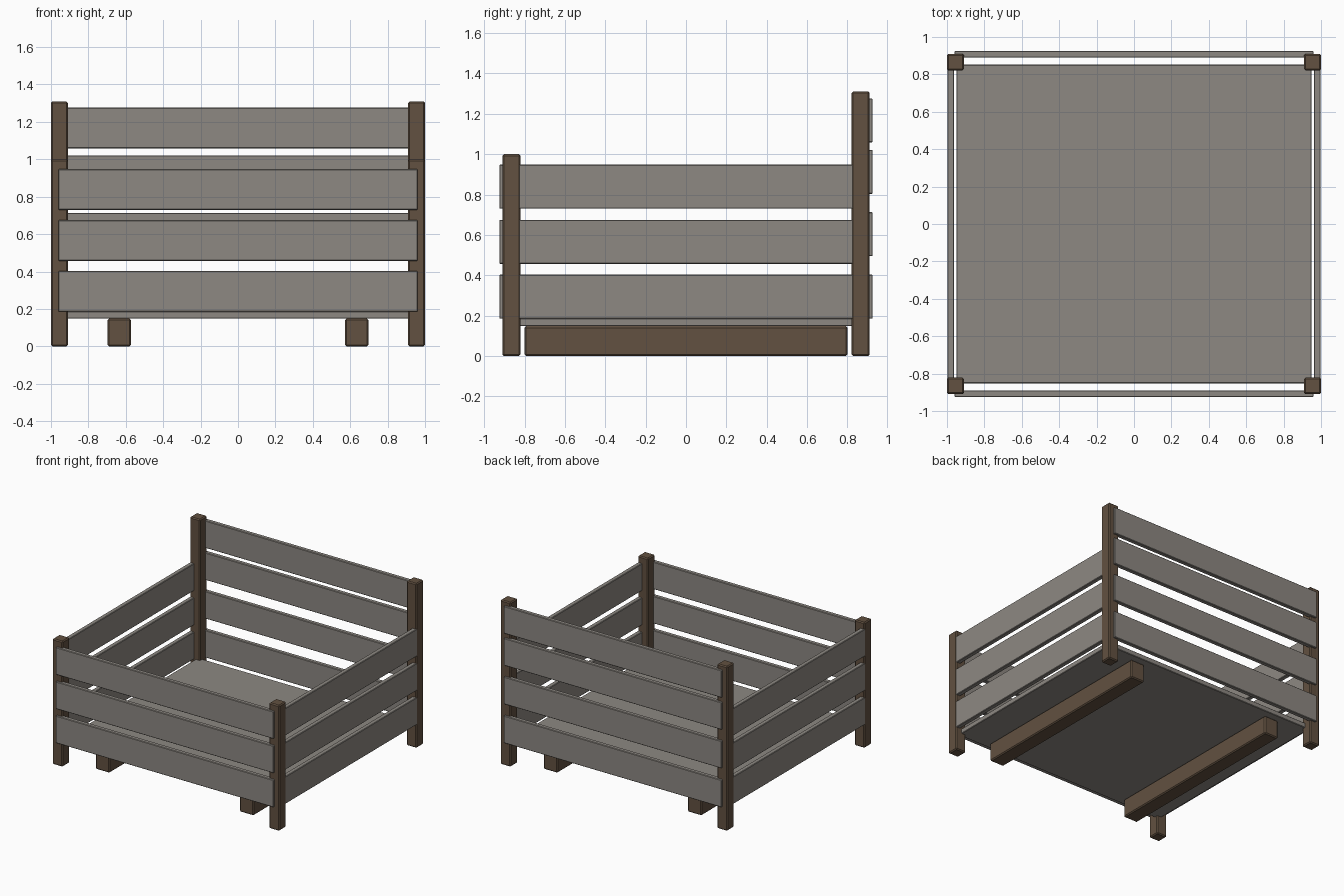
import bpy

if "Cube" in bpy.data.objects:
    bpy.data.objects.remove(bpy.data.objects["Cube"])


def material(name, rgb):
    m = bpy.data.materials.new(name)
    m.diffuse_color = (*rgb, 1)
    m.use_nodes = True
    m.node_tree.nodes["Principled BSDF"].inputs["Base Color"].default_value = m.diffuse_color
    return m


brown = material("dark brown timber", (0.122, 0.082, 0.052))
grey = material("weathered grey wood", (0.266, 0.246, 0.223))


def box(name, x, y, z, mat, bevel):
    """Bevelled box from (min, max) ranges."""
    bpy.ops.mesh.primitive_cube_add(
        size=1, location=[(r[0] + r[1]) / 2 for r in (x, y, z)])
    ob = bpy.context.object
    ob.name = name
    ob.scale = [r[1] - r[0] for r in (x, y, z)]
    bpy.ops.object.transform_apply(location=False, rotation=False, scale=True)
    ob.data.materials.append(mat)
    mod = ob.modifiers.new("edge bevel", 'BEVEL')
    mod.width = bevel
    mod.segments = 1
    return ob


def side_range(s, a, b):
    return tuple(sorted((s * a, s * b)))


plank_h = 0.218
low_rows = (0.185, 0.457, 0.73)
back_rows = (0.185, 0.495, 0.803, 1.058)

# floor panel
box("floor", (-0.95, 0.95), (-0.852, 0.852), (0.148, 0.188), grey, 0.004)

for s, side in ((-1, "left"), (1, "right")):
    # corner posts, taller at the back
    px = side_range(s, 0.91, 1.0)
    box(f"front_post_{side}", px, (-0.91, -0.82), (0, 1.0), brown, 0.008)
    box(f"back_post_{side}", px, (0.82, 0.91), (0, 1.31), brown, 0.008)
    # skid under the floor
    box(f"skid_{side}", side_range(s, 0.573, 0.697), (-0.8, 0.8), (0, 0.148), brown, 0.008)
    # side planks
    for i, z in enumerate(low_rows):
        box(f"{side}_plank_{i + 1}", side_range(s, 0.962, 0.998), (-0.86, 0.86),
            (z, z + plank_h), grey, 0.004)

# front and back planks, overlapping the post faces
for name, s, rows in (("front", -1, low_rows), ("back", 1, back_rows)):
    for i, z in enumerate(rows):
        box(f"{name}_plank_{i + 1}", (-0.96, 0.96), side_range(s, 0.89, 0.925),
            (z, z + plank_h), grey, 0.004)
